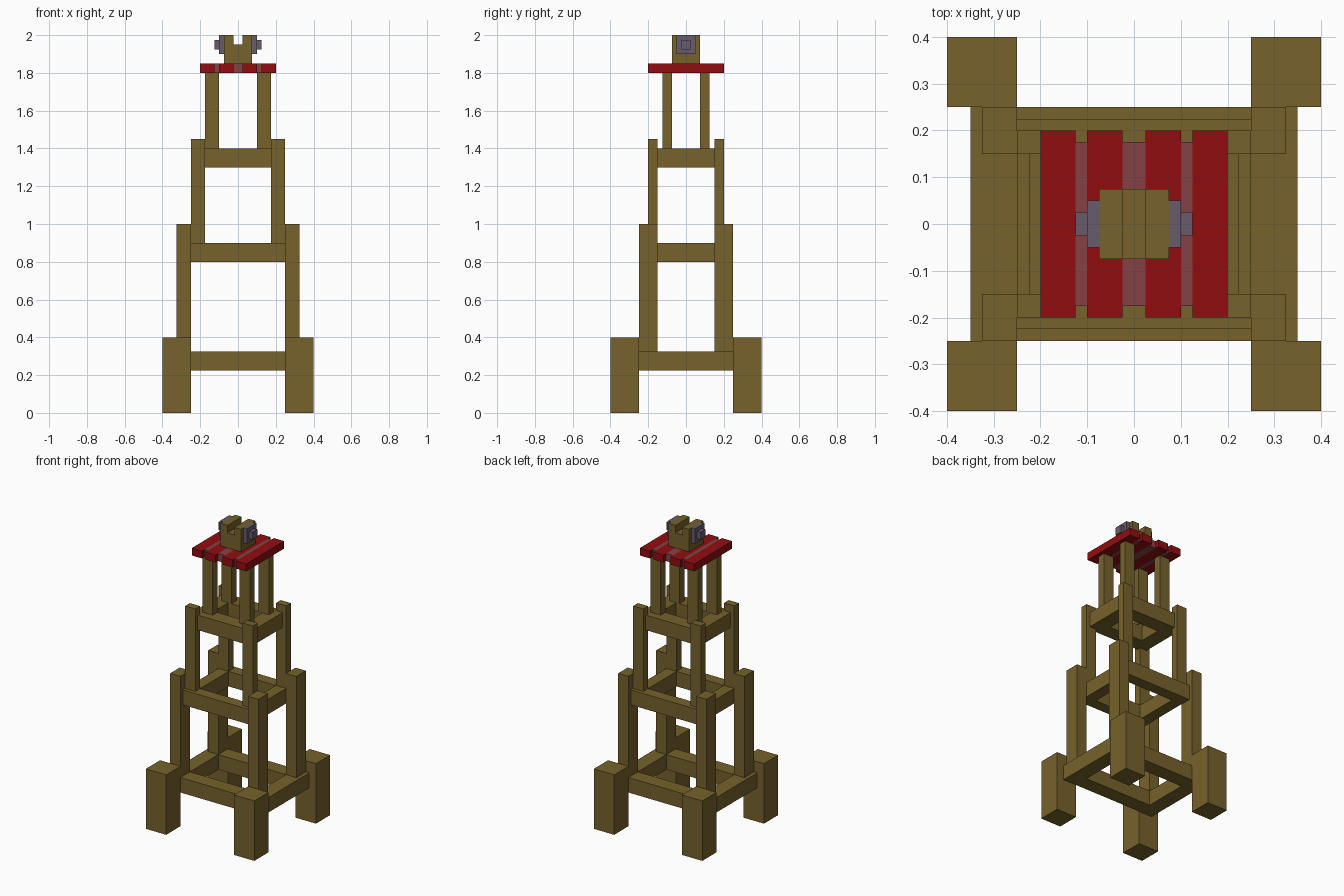
import bpy
import bmesh

cube = bpy.data.objects.get("Cube")
if cube:
    bpy.data.objects.remove(cube, do_unlink=True)


def material(name, rgb):
    m = bpy.data.materials.new(name)
    m.use_nodes = True
    m.diffuse_color = (*rgb, 1)
    bsdf = next(n for n in m.node_tree.nodes if n.type == "BSDF_PRINCIPLED")
    bsdf.inputs["Base Color"].default_value = (*rgb, 1)
    bsdf.inputs["Roughness"].default_value = 0.8
    return m


WOOD = material("brown_wood", (0.181, 0.122, 0.025))
RED = material("red_paint", (0.283, 0.004, 0.005))
ROSE = material("dull_rose", (0.235, 0.055, 0.058))
METAL = material("grey_metal", (0.141, 0.107, 0.15))


def box(name, mat, x, y, z):
    """Box from (min, max) ranges on each axis."""
    bm = bmesh.new()
    bmesh.ops.create_cube(bm, size=1)
    for v in bm.verts:
        v.co = [r[0] if c < 0 else r[1] for c, r in zip(v.co, (x, y, z))]
    mesh = bpy.data.meshes.new(name)
    bm.to_mesh(mesh)
    bm.free()
    mesh.materials.append(mat)
    obj = bpy.data.objects.new(name, mesh)
    bpy.context.collection.objects.link(obj)
    return obj


def flip(r, s):
    return r if s > 0 else (-r[1], -r[0])


def four_posts(name, x, y, z):
    for sx, side in ((1, "left"), (-1, "right")):
        for sy, end in ((-1, "front"), (1, "back")):
            box(f"{name}_{end}_{side}", WOOD, flip(x, sx), flip(y, sy), z)


def frame(name, z, bar_half, bar_y, side_x, side_half):
    """Front and back bars plus left and right bars."""
    for s, end in ((-1, "front"), (1, "back")):
        box(f"{name}_{end}_bar", WOOD, (-bar_half, bar_half), flip(bar_y, s), z)
    for s, side in ((1, "left"), (-1, "right")):
        box(f"{name}_{side}_bar", WOOD, flip(side_x, s), (-side_half, side_half), z)


# Stepped tower: posts and frames from the ground up
four_posts("foot", (0.25, 0.4), (0.25, 0.4), (0, 0.4))
frame("lower_frame", (0.225, 0.325), 0.25, (0.15, 0.25), (0.25, 0.35), 0.25)
four_posts("lower_post", (0.25, 0.325), (0.15, 0.25), (0.325, 1.0))
frame("middle_frame", (0.8, 0.9), 0.25, (0.15, 0.225), (0.175, 0.25), 0.15)
four_posts("middle_post", (0.175, 0.25), (0.15, 0.2), (0.9, 1.45))
frame("upper_frame", (1.3, 1.4), 0.175, (0.075, 0.175), (0.125, 0.225), 0.15)
four_posts("upper_post", (0.1, 0.175), (0.075, 0.125), (1.4, 1.8))

# Platform: red planks with filler strips between
for i, x in enumerate(((-0.2, -0.125), (-0.1, -0.025), (0.025, 0.1), (0.125, 0.2))):
    box(f"platform_plank_{i + 1}", RED, x, (-0.2, 0.2), (1.8, 1.85))
for i, x in enumerate(((-0.125, -0.1), (-0.025, 0.025), (0.1, 0.125))):
    box(f"platform_strip_{i + 1}", ROSE, x, (-0.175, 0.175), (1.8, 1.85))

# Notched head block with stepped bolts on both sides
box("head_block", WOOD, (-0.075, 0.075), (-0.075, 0.075), (1.85, 1.95))
for s, side in ((1, "left"), (-1, "right")):
    box(f"head_cheek_{side}", WOOD, flip((0.025, 0.075), s), (-0.075, 0.075), (1.95, 2.0))
    box(f"bolt_plate_{side}", METAL, flip((0.075, 0.1), s), (-0.05, 0.05), (1.9, 2.0))
    box(f"bolt_end_{side}", METAL, flip((0.1, 0.125), s), (-0.025, 0.025), (1.925, 1.975))
